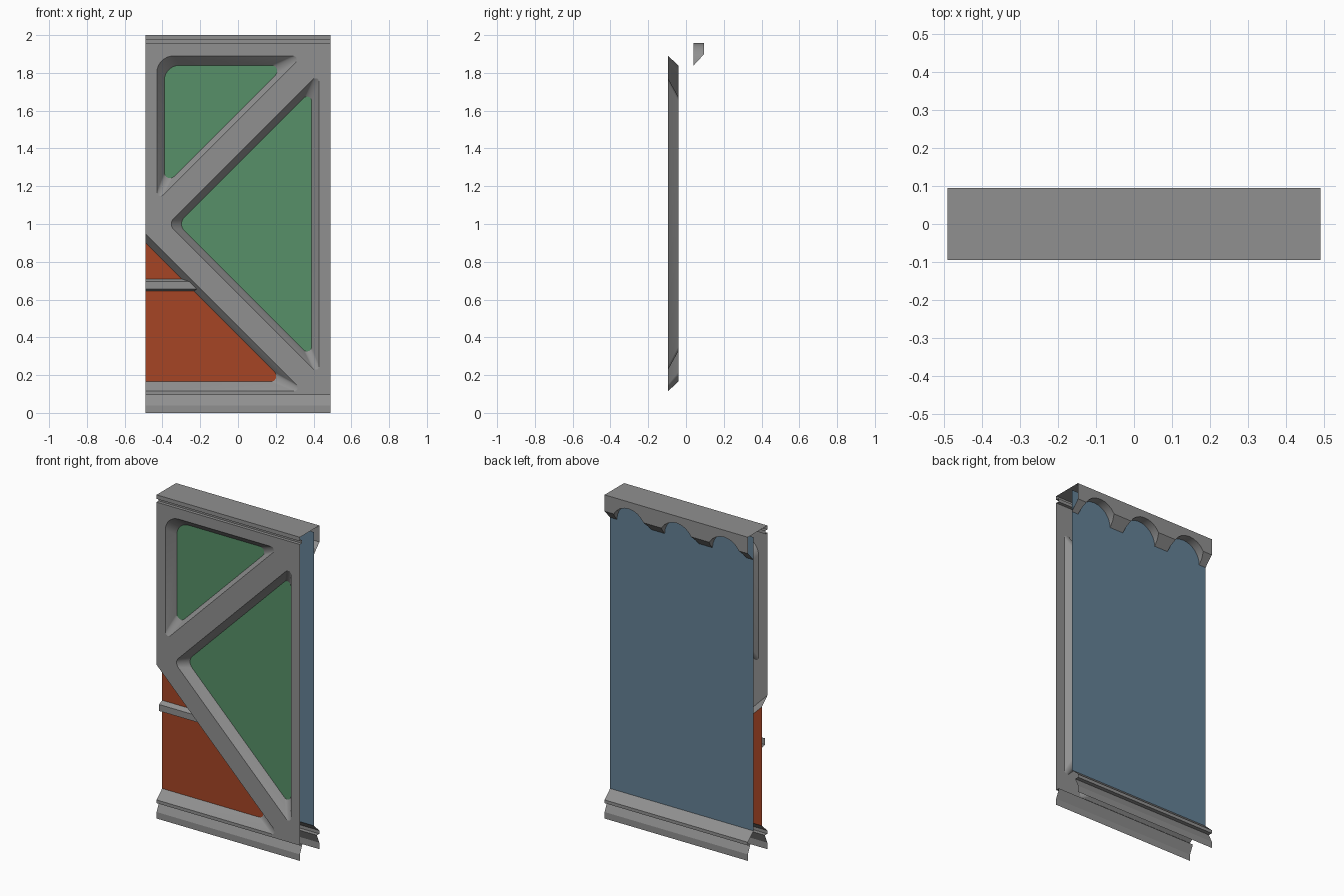
import bpy, bmesh, math
from mathutils import Vector
from mathutils.geometry import tessellate_polygon

if "Cube" in bpy.data.objects:
    bpy.data.objects.remove(bpy.data.objects["Cube"])

HW = 0.49                  # half width of the panel
FRONT, INNER = -0.095, -0.041
BACK, WALL = 0.095, 0.041


def material(name, rgb):
    m = bpy.data.materials.new(name)
    m.diffuse_color = (*rgb, 1)
    m.use_nodes = True
    m.node_tree.nodes["Principled BSDF"].inputs["Base Color"].default_value = m.diffuse_color
    return m


grey = material("grey_metal", (0.28, 0.28, 0.28))
green = material("green_glass", (0.095, 0.28, 0.14))
red = material("red_panel", (0.38, 0.06, 0.0185))
blue = material("blue_panel", (0.128, 0.22, 0.306))


def make(name, faces, mat=grey, smooth=False):
    """faces: list of (coords, facing); each face is flipped to look along facing."""
    bm = bmesh.new()
    for coords, facing in faces:
        f = bm.faces.new([bm.verts.new(c) for c in coords])
        f.normal_update()
        if f.normal.dot(Vector(facing)) < 0:
            f.normal_flip()
        f.smooth = smooth
    bmesh.ops.remove_doubles(bm, verts=bm.verts, dist=1e-5)
    me = bpy.data.meshes.new(name)
    bm.to_mesh(me)
    bm.free()
    if smooth:
        me.set_sharp_from_angle(angle=math.radians(30))
    ob = bpy.data.objects.new(name, me)
    bpy.context.collection.objects.link(ob)
    me.materials.append(mat)
    return ob


def rounded(corners, n=8):
    """Polygon (x, z, radius) with filleted corners; radius 0 keeps a point."""
    out = []
    for i, (x, z, r) in enumerate(corners):
        p = Vector((x, z))
        if r == 0:
            out.append(p)
            continue
        a = (Vector(corners[i - 1][:2]) - p).normalized()
        b = (Vector(corners[(i + 1) % len(corners)][:2]) - p).normalized()
        half = a.angle(b) / 2
        c = p + (a + b).normalized() * r / math.sin(half)
        t = r / math.tan(half)
        v0, v1 = p + a * t - c, p + b * t - c
        turn = v0.angle(v1)
        for k in range(n + 1):
            s = k / n
            out.append(c + (v0 * math.sin((1 - s) * turn) + v1 * math.sin(s * turn)) / math.sin(turn))
    return out


def at(points, y):
    return [Vector((p[0], y, p[1])) for p in points]


def reveal(outer, inner, closed=True):
    o, i = at(outer, FRONT), at(inner, INNER)
    n = len(o)
    return [([o[k], o[(k + 1) % n], i[(k + 1) % n], i[k]], (0, -1, 0))
            for k in range(n if closed else n - 1)]


def strip(name, profile, facings):
    """Open sheet: (y, z) profile run along the full width."""
    faces = []
    for (a, b), f in zip(zip(profile, profile[1:]), facings):
        faces.append(([(-HW, *a), (HW, *a), (HW, *b), (-HW, *b)], (0, *f)))
    return make(name, faces)


# Openings of the truss frame: outline on the front and at the glass
up_o = rounded([(-.43, 1.89, .09), (.34, 1.89, .02), (-.43, 1.12, .02)])
up_i = rounded([(-.39, 1.84, .08), (.25, 1.84, .03), (-.39, 1.20, .03)])
tri_o = rounded([(.43, 1.80, .02), (.43, .20, .02), (-.37, 1.0, .04)])
tri_i = rounded([(.39, 1.71, .025), (.39, .29, .025), (-.32, 1.0, .05)])
low_o = rounded([(-HW, .115, 0), (.345, .115, .02), (-HW, .95, 0)])
low_i = rounded([(-HW, .165, 0), (.245, .165, .03), (-HW, .90, 0)])

# Front frame: flat face with openings, and the bevelled reveals of the openings
outline = [Vector(p) for p in ((-HW, 1.955), (HW, 1.955), (HW, .095), (-HW, .095))] + low_o
loops = [at(l, 0) for l in (outline, up_o, tri_o)]
flat = [(p.x, FRONT, p.z) for l in loops for p in l]
tess = tessellate_polygon([[Vector((p.x, p.z, 0)) for p in l] for l in loops])
make("front_frame", [([flat[k] for k in t], (0, -1, 0)) for t in tess])
make("opening_bevels", reveal(up_o, up_i) + reveal(tri_o, tri_i)
     + reveal(low_o, low_i, closed=False), smooth=True)

# Infill panels
make("upper_glass", [(at(up_i, INNER), (0, -1, 0))], green)
make("side_glass", [(at(tri_i, INNER), (0, -1, 0))], green)
make("lower_panel", [(at(low_i, INNER), (0, -1, 0))], red)
make("back_panel", [(at([(-HW, .165), (HW, .165), (HW, 1.98), (-HW, 1.98)], WALL), (0, 1, 0))], blue)

# Rail across the lower panel, its end mitred onto the diagonal reveal
rail = [(INNER, .71), (-.07, .695), (-.07, .655), (INNER, .645)]
ends = [((-HW, y, z), (.41 + .05 * (INNER - y) / .054 - z, y, z)) for y, z in rail]
make("panel_rail", [([a[0], a[1], b[1], b[0]], f) for a, b, f in
                    zip(ends, ends[1:], ((0, -1, 1), (0, -1, 0), (0, -1, -1)))])

# Skirtings and top cap
strip("front_skirting", [(FRONT, .095), (-.07, .095), (FRONT, .04), (FRONT, 0)],
      [(0, -1), (-1, 1), (-1, 0)])
strip("back_skirting", [(WALL, .165), (BACK, .115), (BACK, .095), (.07, .095), (BACK, .04), (BACK, 0)],
      [(1, 1), (1, 0), (0, -1), (1, 1), (1, 0)])
strip("top_cap", [(FRONT, 1.955), (-.075, 1.955), (-.075, 1.975), (FRONT, 1.975), (FRONT, 2), (BACK, 2)],
      [(0, 1), (-1, 0), (0, -1), (-1, 0), (0, 1)])

# Back valance: three round arches between teeth with a sloped underside
R, BASE, SEG = .117, 1.84, 12
LIP = BASE + R / 2         # height of the 30 degree arch point


def lip(x, z):
    return (x, min(BACK, WALL + (z - BASE) / (LIP - BASE) * (BACK - WALL)), z)


faces = []
arches = []
for cx in (-2 * HW / 3, 0, 2 * HW / 3):
    pts = [(cx - R * math.cos(math.pi * k / SEG), BASE + R * math.sin(math.pi * k / SEG))
           for k in range(SEG + 1)]
    arches.append(pts)
    for k, (a, b) in enumerate(zip(pts, pts[1:])):
        mid = ((a[0] + b[0]) / 2, (a[1] + b[1]) / 2)
        quad = [(a[0], WALL, a[1]), (b[0], WALL, b[1]), lip(*b), lip(*a)]
        if k == 0:
            quad.pop()      # arch foot tapers to a point
        elif k == SEG - 1:
            quad.pop(2)
        faces.append((quad, (cx - mid[0], 0, BASE - mid[1])))
        if 2 <= k < SEG - 2:
            faces.append((at([a, b, (b[0], 2), (a[0], 2)], BACK), (0, 1, 0)))

left_sides = [[(-HW, BASE), (-HW, LIP)]] + [[p[-1], p[-2], p[-3]] for p in arches]
right_sides = [p[:3] for p in arches] + [[(HW, BASE), (HW, LIP)]]
for l, r in zip(left_sides, right_sides):
    faces.append(([lip(*p) for p in l] + [lip(*p) for p in reversed(r)], (0, 1, -1)))
    faces.append((at([l[-1], r[-1], (r[-1][0], 2), (l[-1][0], 2)], BACK), (0, 1, 0)))
make("back_valance", faces, smooth=True)
